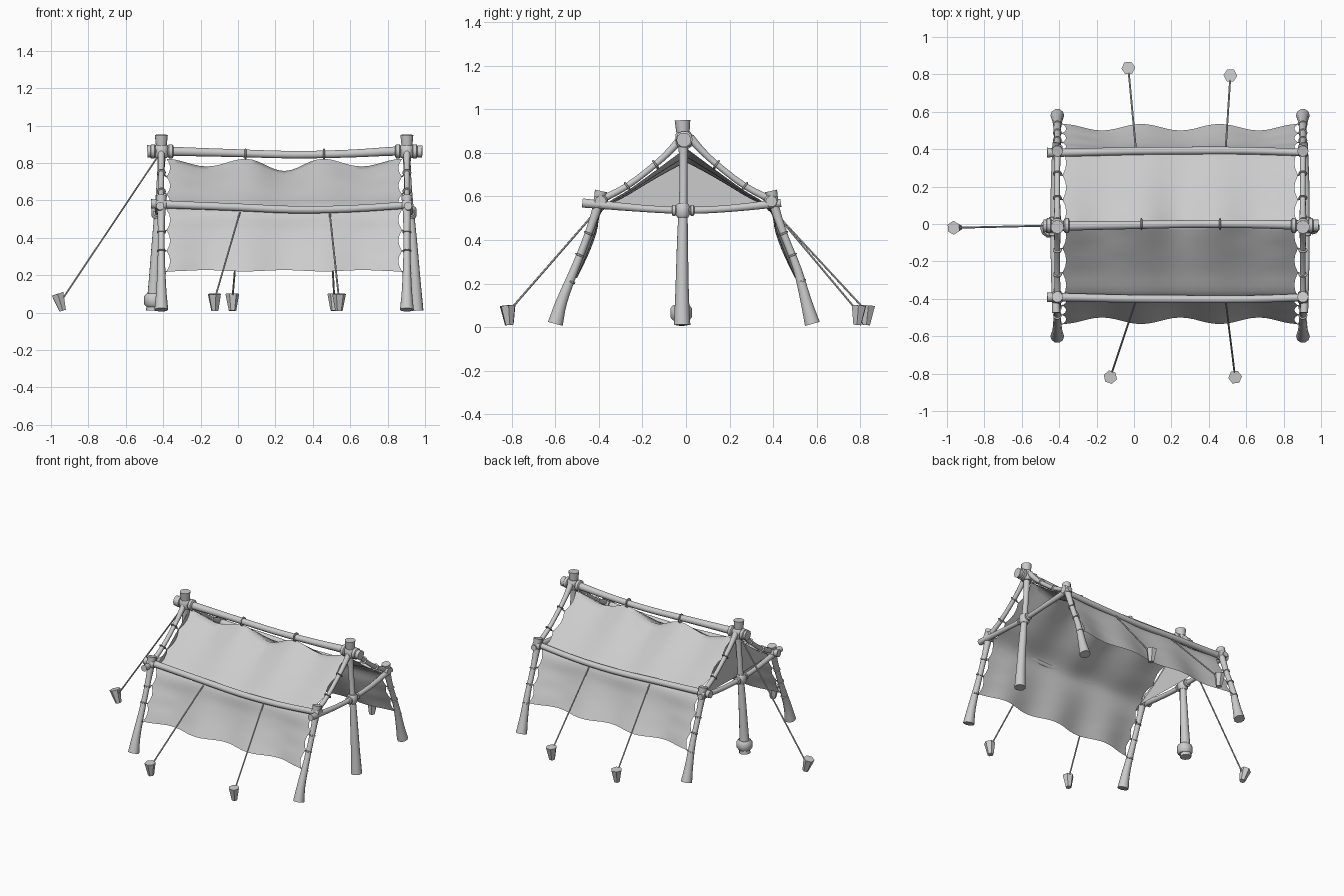
import bpy, bmesh, math
from mathutils import Vector

cube = bpy.data.objects.get("Cube")
if cube:
    bpy.data.objects.remove(cube)

grey = bpy.data.materials.new("plain_grey")
grey.use_nodes = True
grey.diffuse_color = (0.6, 0.6, 0.6, 1)
bsdf = grey.node_tree.nodes["Principled BSDF"]
bsdf.inputs["Base Color"].default_value = (0.6, 0.6, 0.6, 1)
bsdf.inputs["Roughness"].default_value = 0.9


def finish(name, bm, angle=45):
    mesh = bpy.data.meshes.new(name)
    bm.to_mesh(mesh)
    bm.free()
    mesh.materials.append(grey)
    obj = bpy.data.objects.new(name, mesh)
    bpy.context.collection.objects.link(obj)
    bpy.ops.object.select_all(action='DESELECT')
    obj.select_set(True)
    bpy.context.view_layer.objects.active = obj
    bpy.ops.object.shade_smooth_by_angle(angle=math.radians(angle))


def smooth_path(points, steps):
    """Catmull-Rom curve through points of any dimension."""
    p = [Vector(q) for q in points]
    p = [p[0] * 2 - p[1]] + p + [p[-1] * 2 - p[-2]]
    out = []
    for a, b, c, d in zip(p, p[1:], p[2:], p[3:]):
        for i in range(steps):
            t = i / steps
            out.append(0.5 * (2 * b + (c - a) * t + (2 * a - 5 * b + 4 * c - d) * t ** 2
                              + (3 * b - a - 3 * c + d) * t ** 3))
    return out + [p[-2]]


def tube(name, points, sides=10, steps=3):
    """Capped round sweep; every point is (x, y, z, radius)."""
    path = smooth_path(points, steps)
    centres = [q.to_3d() for q in path]
    main = (centres[-1] - centres[0]).normalized()
    base = main.to_track_quat('Z', 'Y')
    bm = bmesh.new()
    rings = []
    for i, q in enumerate(path):
        tangent = centres[min(i + 1, len(path) - 1)] - centres[max(i - 1, 0)]
        turn = main.rotation_difference(tangent) @ base
        rings.append([bm.verts.new(centres[i] + turn @ Vector(
            (q[3] * math.cos(k * math.tau / sides), q[3] * math.sin(k * math.tau / sides), 0)))
            for k in range(sides)])
    for low, high in zip(rings, rings[1:]):
        for k in range(sides):
            n = (k + 1) % sides
            bm.faces.new((low[k], low[n], high[n], high[k]))
    bm.faces.new(rings[0][::-1])
    bm.faces.new(rings[-1])
    finish(name, bm)


def collar(name, centre, axis, radius, width):
    """Rounded rope wrapping around a pole."""
    c, a = Vector(centre), Vector(axis).normalized()
    profile = ((-0.5, 0.75), (-0.3, 1), (0.3, 1), (0.5, 0.75))
    tube(name, [(*(c + a * width * t), radius * r) for t, r in profile], steps=1)


def rope(name, start, end, radius=0.005):
    tube(name, [(*start, radius), (*end, radius)], sides=6, steps=1)


def sheet(name, grid):
    """Thin cloth from rows of points."""
    bm = bmesh.new()
    rows = [[bm.verts.new(p) for p in row] for row in grid]
    for a, b in zip(rows, rows[1:]):
        for c in range(len(a) - 1):
            bm.faces.new((a[c], a[c + 1], b[c + 1], b[c]))
    finish(name, bm, 60)


# Ridge pole with its binding rings and end lashings
tube("ridge_pole", [(-0.485, -0.01, 0.862, 0.035), (-0.36, -0.01, 0.862, 0.026),
                    (0, -0.005, 0.852, 0.022), (0.3, 0, 0.844, 0.021),
                    (0.6, 0, 0.85, 0.022), (0.86, -0.005, 0.864, 0.026),
                    (0.985, -0.01, 0.86, 0.034)])
for x in (0.04, 0.46):
    collar("ridge_ring", (x, 0, 0.848), (1, 0, 0), 0.032, 0.01)
for x in (-0.455, -0.36, 0.855, 0.945):
    collar("ridge_lashing", (x, -0.008, 0.862), (1, 0, 0), 0.039, 0.032)

# Eave poles
for side, y, name in ((-1, -0.392, "front_eave_pole"), (1, 0.382, "back_eave_pole")):
    tube(name, [(-0.465, y, 0.582, 0.026), (-0.36, y, 0.577, 0.022),
                (0, y + side * 0.008, 0.563, 0.021), (0.3, y + side * 0.01, 0.55, 0.021),
                (0.6, y + side * 0.01, 0.555, 0.02), (0.925, y, 0.576, 0.02)])

# Lace points down one half of the cloth, as (y, z), from ridge to hem
lace_points = [(0, 0.822), (0.13, 0.726), (0.26, 0.632), (0.385, 0.55),
               (0.435, 0.44), (0.485, 0.33), (0.535, 0.22)]
ends = ((-0.41, -1, 0.045), (0.903, 1, 0.052))

for x, out, lean in ends:
    end = "left" if out > 0 else "right"
    inner = x - out * 0.028

    # Centre post, splayed outward at the foot
    tube(end + "_centre_post", [(x + out * lean, -0.018, 0.01, 0.038),
                                (x + out * lean * 0.85, -0.018, 0.16, 0.031),
                                (x + out * lean * 0.55, -0.016, 0.4, 0.025),
                                (x + out * 0.012, -0.012, 0.62, 0.019),
                                (x, -0.012, 0.8, 0.021), (x, -0.014, 0.89, 0.03),
                                (x, -0.016, 0.95, 0.036)])
    collar(end + "_ridge_knot", (x, -0.01, 0.862), (0, 0, 1), 0.041, 0.07)

    # Cross tie and its lashing on the post
    tie_x = x + out * 0.018
    tube(end + "_cross_tie", [(tie_x - out * 0.012, -0.475, 0.57, 0.022),
                              (tie_x, -0.2, 0.545, 0.017), (tie_x, 0, 0.536, 0.017),
                              (tie_x, 0.2, 0.545, 0.017),
                              (tie_x - out * 0.012, 0.435, 0.57, 0.02)])
    collar(end + "_tie_knot", (tie_x, -0.015, 0.535), (0, 0, 1), 0.034, 0.065)
    for y in (-0.055, 0.028):
        collar(end + "_tie_lashing", (tie_x, y, 0.536), (0, 1, 0), 0.026, 0.02)

    for s in (-1, 1):
        corner = end + ("_front" if s < 0 else "_back")
        foot_y = -0.6 if s < 0 else 0.58

        # Sagging rafter and splayed leg
        tube(corner + "_rafter", [(x, s * 0.02, 0.87, 0.02), (x, s * 0.07, 0.813, 0.017),
                                  (x, s * 0.14, 0.748, 0.015), (x, s * 0.27, 0.648, 0.015),
                                  (x, s * 0.41, 0.575, 0.018)])
        tube(corner + "_leg", [(x, foot_y, 0.015, 0.037), (x, foot_y * 0.95, 0.12, 0.027),
                               (x, s * 0.51, 0.27, 0.02), (x, s * 0.455, 0.41, 0.018),
                               (x, s * 0.41, 0.54, 0.022), (x, s * 0.39, 0.625, 0.03)])
        collar(corner + "_eave_knot", (x, s * 0.392, 0.577), (1, 0, 0), 0.034, 0.055)

        # Lacing between the poles and the cloth edge
        on_pole = ((0.14, 0.748), (0.27, 0.648), None, (0.447, 0.43), (0.488, 0.33), (0.53, 0.21))
        for place, (y, z) in zip(on_pole, lace_points[1:]):
            if place:
                along = (0, s * 0.13, -0.1) if y < 0.4 else (0, s * 0.05, -0.12)
                hold = Vector((x, s * place[0], place[1]))
                collar(corner + "_lace_ring", hold, along, 0.024, 0.009)
                rope(corner + "_lace", hold, (inner, s * y, z), 0.004)

# Rope wrapped around the foot of the right centre post
collar("foot_wrap", (-0.45, -0.022, 0.066), (0, 0, 1), 0.052, 0.07)

# One cloth sheet hung under the poles, sagging between its ties
half = smooth_path([(0, y, z) for y, z in lace_points], 4)
profile = [(-v.y, v.z, i) for i, v in reversed(list(enumerate(half)))][:-1]
profile += [(v.y, v.z, i) for i, v in enumerate(half)]
columns = 36
left, right = -0.382, 0.877
grid = []
for y, z, i in profile:
    row = []
    inset = 0.02 * math.sin(math.pi * (i % 4) / 4)
    fall = i / (len(half) - 1)
    for c in range(columns + 1):
        u = c / columns
        sag = math.sin(3 * math.pi * u) ** 2
        middle = 0.75 + 0.5 * math.sin(math.pi * u) ** 4
        px = left + inset + u * (right - left - 2 * inset)
        if fall <= 0.5:
            drop = sag * middle * (0.038 * (1 - 2 * fall) ** 2 + 0.014)
            row.append((px, y, z - drop))
        else:
            low = 2 * fall - 1
            pull = 0.035 * sag * low + 0.015 * math.sin(math.pi * low) * math.sin(math.pi * u)
            drop = sag * 0.014 * (1 - low)
            row.append((px, y - math.copysign(pull, y), z - drop + 0.2 * pull))
    grid.append(row)
sheet("cloth_cover", grid)

# Triangular cloth closing the right gable above its cross tie
gable = []
for y, z, i in profile:
    if i <= 12:
        bottom = 0.545 - 0.01 * (1 - abs(y) / 0.385)
        gable.append([(-0.385, y, bottom + (z - bottom) * k / 4) for k in range(5)])
sheet("gable_cloth", gable)

# Guy ropes and tapered pegs, with the lean of each peg
guys = (((0.01, -0.41, 0.535), (-0.125, -0.815), 0.004),
        ((0.49, -0.41, 0.535), (0.54, -0.815), 0.004),
        ((0.01, 0.4, 0.535), (-0.03, 0.83), 0.004),
        ((0.49, 0.4, 0.535), (0.515, 0.79), 0.004),
        ((-0.425, -0.008, 0.84), (-0.951, -0.02), 0.014))
for start, (x, y), lean in guys:
    away = Vector((x - start[0], y - start[1], 0)).normalized() * lean
    foot, head = Vector((x, y, 0.01)) - away, Vector((x, y, 0.1)) + away
    tube("peg", [(*foot, 0.02), (*head, 0.037)], sides=6, steps=1)
    rope("guy_rope", start, Vector((x, y, 0.075)) - away, 0.005)
